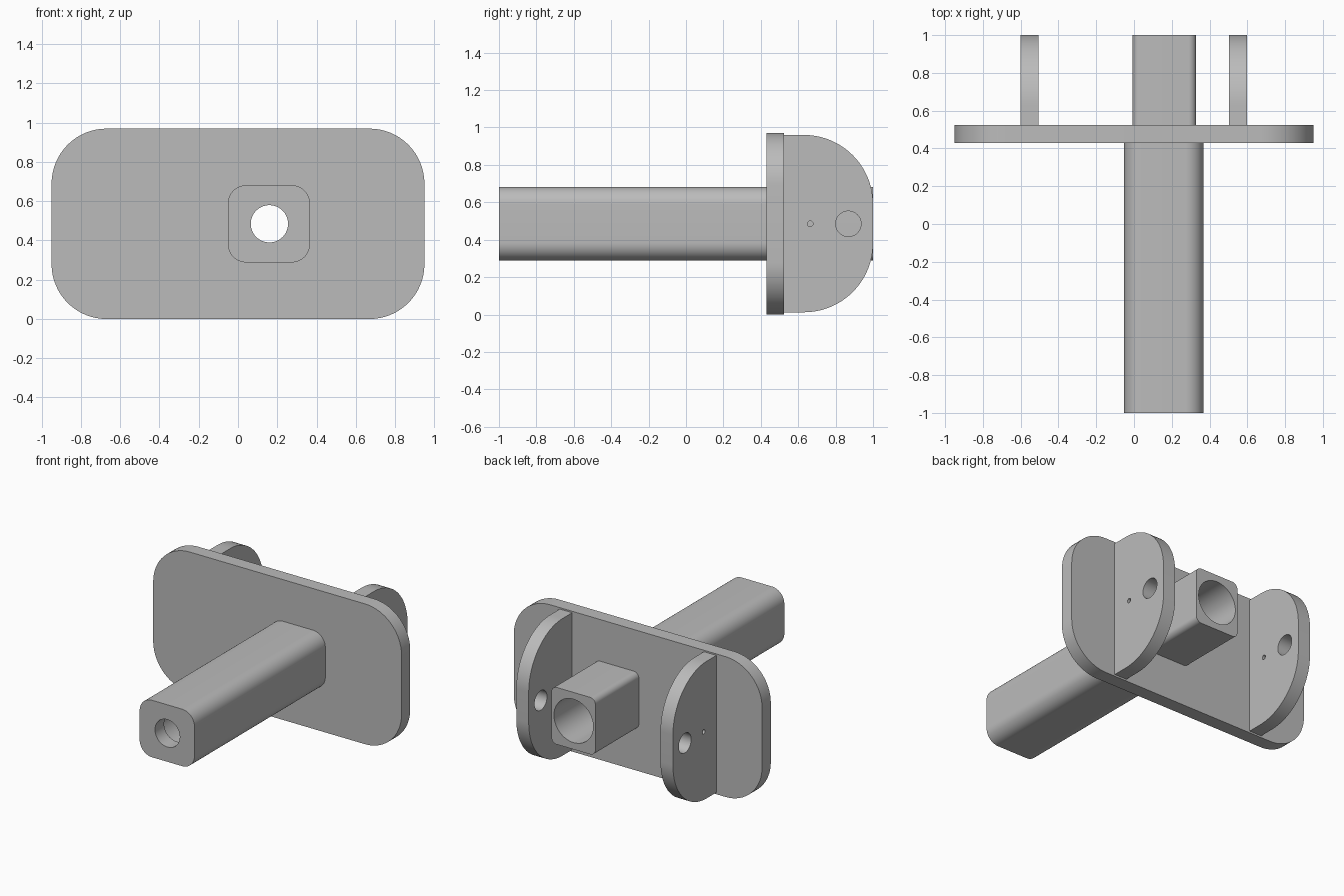
import bpy, bmesh, math
from mathutils import Vector

cube = bpy.data.objects.get("Cube")
if cube:
    bpy.data.objects.remove(cube, do_unlink=True)

grey = bpy.data.materials.new("plain grey")
grey.use_nodes = True
grey.diffuse_color = (0.5, 0.5, 0.5, 1)
grey.node_tree.nodes["Principled BSDF"].inputs["Base Color"].default_value = (0.5, 0.5, 0.5, 1)

MID_Z = 0.485      # height of the common centre line
BAR_X = 0.16       # sideways position of the bar


def rounded(u0, u1, v0, v1, radii, steps=16):
    """Rounded rectangle outline; radii run from the low-low corner anticlockwise."""
    corners = [(u0, v0, 1, 1), (u1, v0, -1, 1), (u1, v1, -1, -1), (u0, v1, 1, -1)]
    points = []
    for i, ((u, v, su, sv), r) in enumerate(zip(corners, radii)):
        if r == 0:
            points.append((u, v))
            continue
        for k in range(steps + 1):
            a = math.pi * (1 + i / 2 + k / steps / 2)
            points.append((u + su * r + r * math.cos(a), v + sv * r + r * math.sin(a)))
    return points


def circle(u, v, r, n=64):
    return [(u + r * math.cos(math.tau * k / n), v + r * math.sin(math.tau * k / n))
            for k in range(n)]


def extrude(name, outline, axis, start, end):
    """Extrude an outline along y (outline in x, z) or along x (outline in y, z)."""
    place = (lambda p: (p[0], start, p[1])) if axis == "y" else (lambda p: (start, p[0], p[1]))
    bm = bmesh.new()
    face = bm.faces.new([bm.verts.new(place(p)) for p in outline])
    result = bmesh.ops.extrude_face_region(bm, geom=[face])
    step = Vector((0, end - start, 0)) if axis == "y" else Vector((end - start, 0, 0))
    moved = [g for g in result["geom"] if isinstance(g, bmesh.types.BMVert)]
    bmesh.ops.translate(bm, verts=moved, vec=step)
    bmesh.ops.recalc_face_normals(bm, faces=bm.faces)
    mesh = bpy.data.meshes.new(name)
    bm.to_mesh(mesh)
    bm.free()
    mesh.materials.append(grey)
    obj = bpy.data.objects.new(name, mesh)
    bpy.context.collection.objects.link(obj)
    return obj


def finish(obj, cutters=()):
    """Drill the holes and smooth the rounded edges."""
    bpy.ops.object.select_all(action="DESELECT")
    obj.select_set(True)
    bpy.context.view_layer.objects.active = obj
    for cutter in cutters:
        mod = obj.modifiers.new("hole", "BOOLEAN")
        mod.operation = "DIFFERENCE"
        mod.solver = "EXACT"
        mod.object = cutter
        bpy.ops.object.modifier_apply(modifier=mod.name)
    bpy.ops.object.shade_smooth_by_angle(angle=math.radians(30))


# Hole cutters
bore = extrude("bore_cutter", circle(BAR_X, MID_Z, 0.15), "y", -0.9, 1.1)
pilot = extrude("pilot_cutter", circle(BAR_X, MID_Z, 0.095), "y", -1.1, -0.8)
pin = extrude("pin_cutter", circle(0.868, MID_Z, 0.068), "x", -1, 1)
pinhole = extrude("pinhole_cutter", circle(0.664, MID_Z, 0.015, 24), "x", -1, 1)

# Wide mounting plate
plate = extrude("mounting_plate", rounded(-0.95, 0.95, 0, 0.97, [0.28] * 4), "y", 0.43, 0.525)
finish(plate, [bore])

# Hollow bar, thicker in front of the plate than behind it
front_bar = extrude("front_bar", rounded(-0.052, 0.367, 0.288, 0.682, [0.095] * 4),
                    "y", -1, 0.43)
finish(front_bar, [bore, pilot])
rear_bar = extrude("rear_bar", rounded(-0.007, 0.329, 0.288, 0.682, [0.04] * 4),
                   "y", 0.525, 1)
finish(rear_bar, [bore])

# Pair of rounded ears with pin holes
for name, x in (("right_ear", -0.6), ("left_ear", 0.503)):
    ear = extrude(name, rounded(0.525, 1, 0.012, 0.96, [0, 0.37, 0.37, 0], 32),
                  "x", x, x + 0.095)
    finish(ear, [pin, pinhole])

for cutter in (bore, pilot, pin, pinhole):
    bpy.data.objects.remove(cutter, do_unlink=True)
